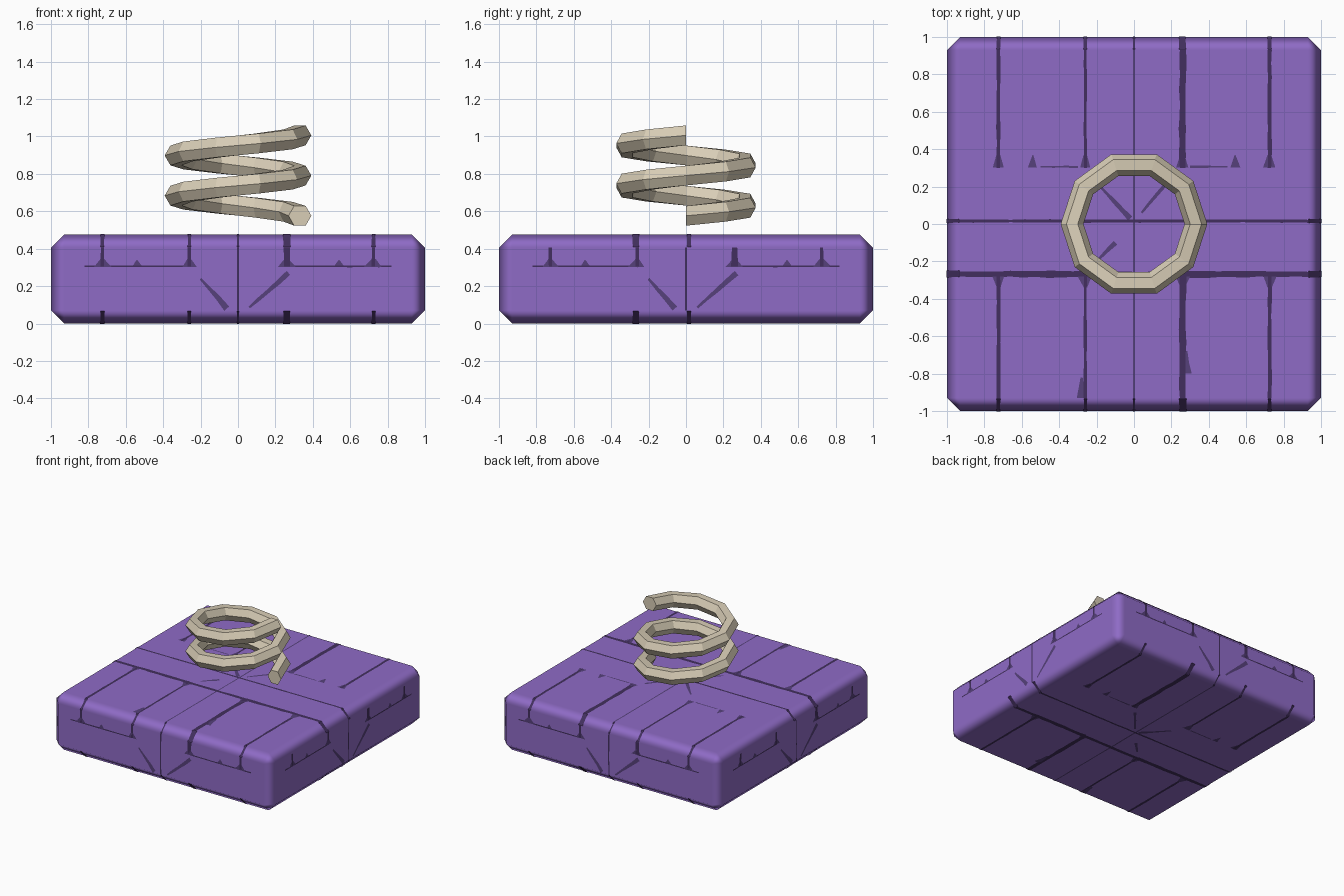
import bpy, bmesh, math, random
from mathutils import Vector, Matrix

if "Cube" in bpy.data.objects:
    bpy.data.objects.remove(bpy.data.objects["Cube"])

random.seed(4)
H, C = 0.476, 0.07          # slab height and chamfer


def material(name, rgb):
    m = bpy.data.materials.new(name)
    lin = [((c / 255 + 0.055) / 1.055) ** 2.4 for c in rgb]
    m.diffuse_color = (*lin, 1)
    m.use_nodes = True
    m.node_tree.nodes["Principled BSDF"].inputs["Base Color"].default_value = m.diffuse_color
    return m


purple = material("purple stone", (143, 107, 198))
dark = material("dark crack", (66, 47, 94))
mid = material("soft crack", (86, 65, 123))
beige = material("beige metal", (216, 205, 182))


def add_object(name, bm, mats):
    me = bpy.data.meshes.new(name)
    bm.to_mesh(me)
    bm.free()
    for m in mats:
        me.materials.append(m)
    ob = bpy.data.objects.new(name, me)
    bpy.context.collection.objects.link(ob)
    return ob


# Chamfered stone slab
bm = bmesh.new()
bmesh.ops.create_cube(bm, size=1, matrix=Matrix.Translation((0, 0, H / 2)) @ Matrix.Diagonal((2, 2, H, 1)))
bmesh.ops.bevel(bm, geom=bm.edges[:], offset=C, offset_type='OFFSET', segments=1, profile=0.5, affect='EDGES')
for f in bm.faces:
    f.smooth = True
slab = add_object("stone_slab", bm, [purple])
wn = slab.modifiers.new("flat main faces", 'WEIGHTED_NORMAL')
wn.weight = 100

# Coil spring: hexagonal section, ten steps per turn, two turns
bm = bmesh.new()
rings = []
for i in range(21):
    a, z = math.tau * i / 10, 0.576 + 0.215 * i / 10
    ring = []
    for k in range(6):
        t = math.tau * k / 6
        r = 0.331 + 0.061 * math.cos(t)
        ring.append(bm.verts.new((r * math.cos(a), r * math.sin(a), z + 0.061 * math.sin(t))))
    rings.append(ring)
for a, b in zip(rings, rings[1:]):
    for k in range(6):
        bm.faces.new((a[k], a[k - 1], b[k - 1], b[k]))
bm.faces.new(rings[0])
bm.faces.new(rings[-1][::-1])
bmesh.ops.recalc_face_normals(bm, faces=bm.faces[:])
add_object("coil_spring", bm, [beige])

# Painted cracks: thin ragged ribbons laid just above the stone
bm = bmesh.new()


def ribbon(frame, p, q, w0, w1=None, mat=0):
    o, u, v, n = frame
    w1 = w0 if w1 is None else w1
    p, q = Vector(p), Vector(q)
    d = (q - p).normalized()
    side = Vector((-d.y, d.x))
    steps = max(1, round((q - p).length / 0.07))
    prev = None
    for i in range(steps + 1):
        t = i / steps
        w = (w0 + (w1 - w0) * t) / 2
        pair = []
        for s in (1, -1):
            c = p.lerp(q, t) + side * s * w * random.uniform(0.8, 1.2)
            pair.append(bm.verts.new(o + u * c.x + v * c.y + n * 0.003))
        if prev:
            f = bm.faces.new((prev[0], prev[1], pair[1], pair[0]))
            f.material_index = mat
            f.normal_update()
            if f.normal.dot(n) < 0:
                f.normal_flip()
        prev = pair


X, Y, Z = Vector((1, 0, 0)), Vector((0, 1, 0)), Vector((0, 0, 1))
E = 1 - C

# Top and underside share one pattern
for frame in ((Z * H, X, Y, Z), (Vector(), X, Y, -Z)):
    for x, w in ((-0.725, 0.02), (-0.26, 0.016), (0.26, 0.036), (0.725, 0.02)):
        ribbon(frame, (x, 0.3), (x, E), w)
        ribbon(frame, (x, -0.27), (x, -E), w)
        s = 1 if x < -0.5 or x == 0.26 else -1
        ribbon(frame, (x, 0.302), (x, 0.37), 0.06, 0.02, 1)
        ribbon(frame, (x, -0.28), (x, -0.34), 0.07, 0.02, 1)
    for s in (-1, 1):
        ribbon(frame, (s * 0.26, -0.268), (s * E, -0.268), 0.038, 0.028)
        ribbon(frame, (s * 0.3, 0.306), (s * 0.5, 0.306), 0.012, 0.008, 1)
        ribbon(frame, (s * 0.54, 0.302), (s * 0.54, 0.37), 0.05, 0.004, 1)
    ribbon(frame, (-0.26, -0.27), (0.26, -0.27), 0.03)
    ribbon(frame, (-E, 0.016), (E, 0.016), 0.016)
    ribbon(frame, (0, -E), (0, E), 0.01, None, 1)
    ribbon(frame, (-0.19, 0.21), (-0.02, 0.03), 0.012, 0.03, 1)
    ribbon(frame, (0.04, 0.06), (0.2, 0.25), 0.012, 0.02, 1)
    ribbon(frame, (-0.2, -0.2), (-0.1, -0.1), 0.012, 0.025, 1)
    ribbon(frame, (-0.28, -0.93), (-0.28, -0.82), 0.05, 0.01, 1)
    ribbon(frame, (0.28, -0.8), (0.28, -0.68), 0.05, 0.01, 1)

# Four sides, with the chamfers above and below them
for k in range(4):
    R = Matrix.Rotation(k * math.pi / 2, 3, 'Z')
    u, n = R @ X, R @ -Y
    face = (n, u, Z, n)
    for x, w in ((-0.725, 0.02), (-0.26, 0.018), (0.26, 0.034), (0.725, 0.02)):
        ribbon(face, (x, 0.305), (x, H - C), w)
        ribbon(face, (x, 0.303), (x, 0.345), 0.09, 0.02, 1)
    for s in (-1, 1):
        ribbon(face, (s * 0.26, 0.306), (s * 0.82, 0.306), 0.009)
        ribbon(face, (s * 0.54, 0.303), (s * 0.54, 0.34), 0.06, 0.004, 1)
    ribbon(face, (0, C), (0, H - C), 0.01)
    ribbon(face, (-0.2, 0.24), (-0.06, 0.08), 0.012, 0.035, 1)
    ribbon(face, (0.27, 0.27), (0.06, 0.085), 0.03, 0.012, 1)
    # where the cracks of the flat faces cross the chamfers
    if k % 2 == 0:
        marks = [(x if k == 0 else -x, w) for x, w in
                 ((-0.725, 0.02), (-0.26, 0.018), (0, 0.01), (0.26, 0.036), (0.725, 0.02))]
    else:
        marks = [(y if k == 1 else -y, w) for y, w in ((-0.268, 0.034), (0.016, 0.02))]
    for z0, up in ((H - C, 1), (C, -1)):
        slope = (Z * up - n).normalized()
        out = (Z * up + n).normalized()
        for x, w in marks:
            ribbon((n + Z * z0, u, slope, out), (x, 0), (x, C * math.sqrt(2)), w)

add_object("crack_plates", bm, [dark, mid])
